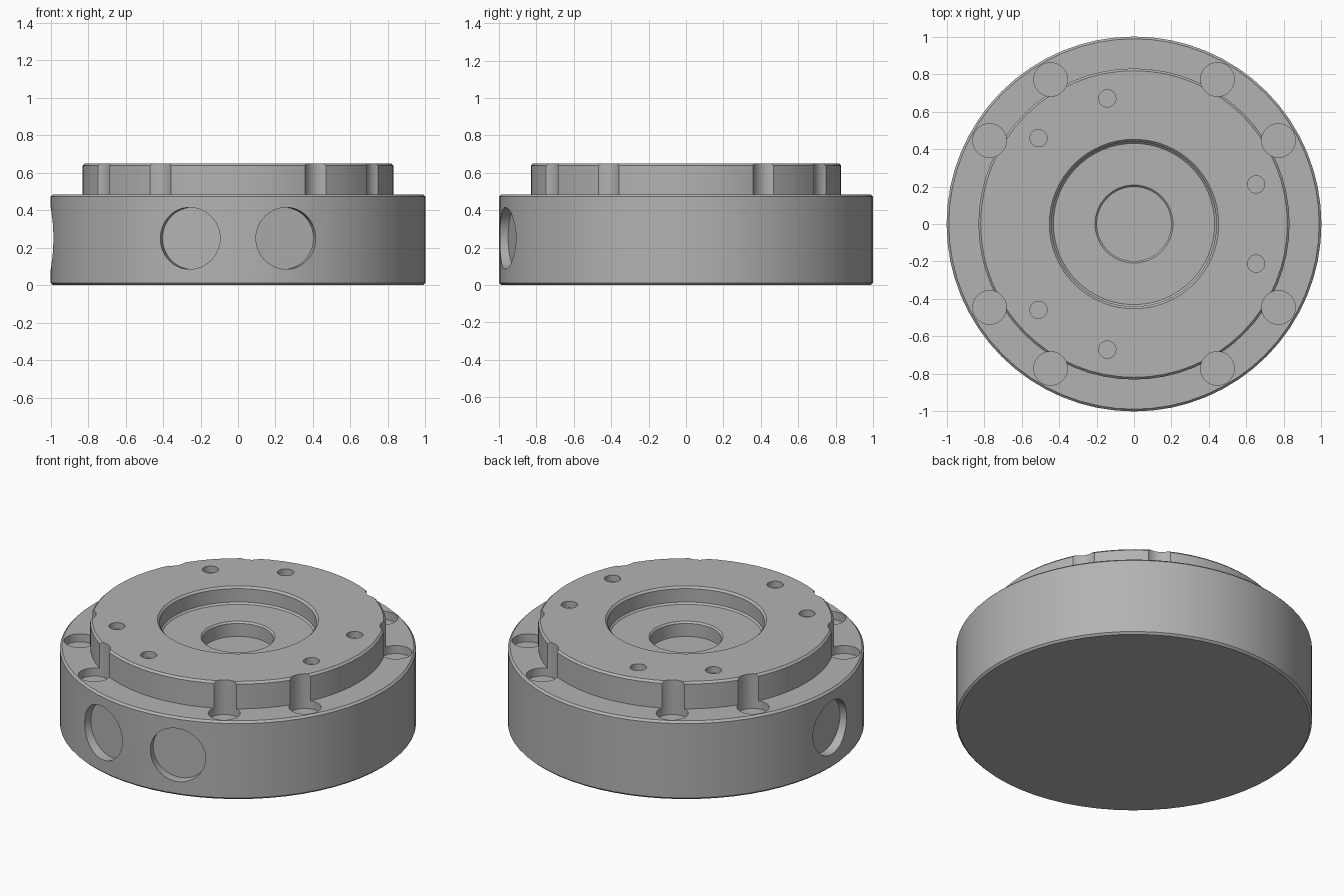
import bpy
import bmesh
from math import cos, sin, pi, radians
from mathutils import Matrix, Vector

default = bpy.data.objects.get("Cube")
if default:
    bpy.data.objects.remove(default, do_unlink=True)

STEEL = (0.45, 0.45, 0.45, 1.0)
steel = bpy.data.materials.new("grey_steel")
steel.use_nodes = True
steel.diffuse_color = STEEL
steel.node_tree.nodes["Principled BSDF"].inputs["Base Color"].default_value = STEEL


def add_object(name, bm):
    bmesh.ops.recalc_face_normals(bm, faces=bm.faces)
    mesh = bpy.data.meshes.new(name)
    bm.to_mesh(mesh)
    bm.free()
    mesh.materials.append(steel)
    obj = bpy.data.objects.new(name, mesh)
    bpy.context.collection.objects.link(obj)
    return obj


def lathe(name, profile, segments):
    """Revolve (radius, height) points about z; both ends are capped."""
    bm = bmesh.new()
    rings = [[bm.verts.new((r * cos(2 * pi * i / segments),
                            r * sin(2 * pi * i / segments), z))
              for i in range(segments)] for r, z in profile]
    for low, high in zip(rings, rings[1:]):
        for i in range(segments):
            j = (i + 1) % segments
            bm.faces.new((low[i], low[j], high[j], high[i]))
    bm.faces.new(rings[0])
    bm.faces.new(rings[-1])
    return add_object(name, bm)


def add_drill(bm, start, end, radius, segments=32):
    """Add a cylinder running from start to end."""
    start, end = Vector(start), Vector(end)
    axis = end - start
    turn = axis.to_track_quat('Z', 'Y').to_matrix().to_4x4()
    bmesh.ops.create_cone(bm, cap_ends=True, segments=segments,
                          radius1=radius, radius2=radius, depth=axis.length,
                          matrix=Matrix.Translation((start + end) / 2) @ turn)


def polar(radius, degrees, z):
    a = radians(degrees)
    return (radius * cos(a), radius * sin(a), z)


# Flange body: base disc, raised boss, stepped centre recess
LEDGE, TOP, FLOOR, PIT = 0.485, 0.65, 0.545, 0.455
body = lathe("flange_body", [
    (0.988, 0), (1, 0.012), (1, LEDGE - 0.012), (0.988, LEDGE),
    (0.83, LEDGE), (0.83, TOP - 0.012), (0.818, TOP),
    (0.452, TOP), (0.44, TOP - 0.012), (0.44, FLOOR + 0.01), (0.43, FLOOR),
    (0.208, FLOOR), (0.198, FLOOR - 0.01), (0.198, PIT)], 64)

drills = bmesh.new()

# Screw pockets notching the boss, four symmetric pairs
for quarter in range(4):
    for offset in (30, 60):
        a = quarter * 90 + offset
        add_drill(drills, polar(0.89, a, LEDGE - 0.05), polar(0.89, a, 0.8), 0.09)

# Small pin holes in the boss face, three pairs
for third in (0, 120, 240):
    for offset in (-18, 18):
        a = third + offset
        add_drill(drills, polar(0.685, a, TOP - 0.04), polar(0.685, a, 0.8), 0.046, 24)

# Round flat-bottomed recesses in the side wall
for a in (180, 255, 285):
    add_drill(drills, polar(0.94, a, 0.25), polar(1.2, a, 0.25), 0.165, 48)

cutter = add_object("hole_cutter", drills)
cutter.hide_render = True

cut = body.modifiers.new("holes", 'BOOLEAN')
cut.operation = 'DIFFERENCE'
cut.solver = 'EXACT'
cut.object = cutter

bpy.ops.object.select_all(action='DESELECT')
body.select_set(True)
bpy.context.view_layer.objects.active = body
bpy.ops.object.modifier_apply(modifier=cut.name)
bpy.data.objects.remove(cutter, do_unlink=True)
bpy.ops.object.shade_smooth_by_angle(angle=radians(30))
